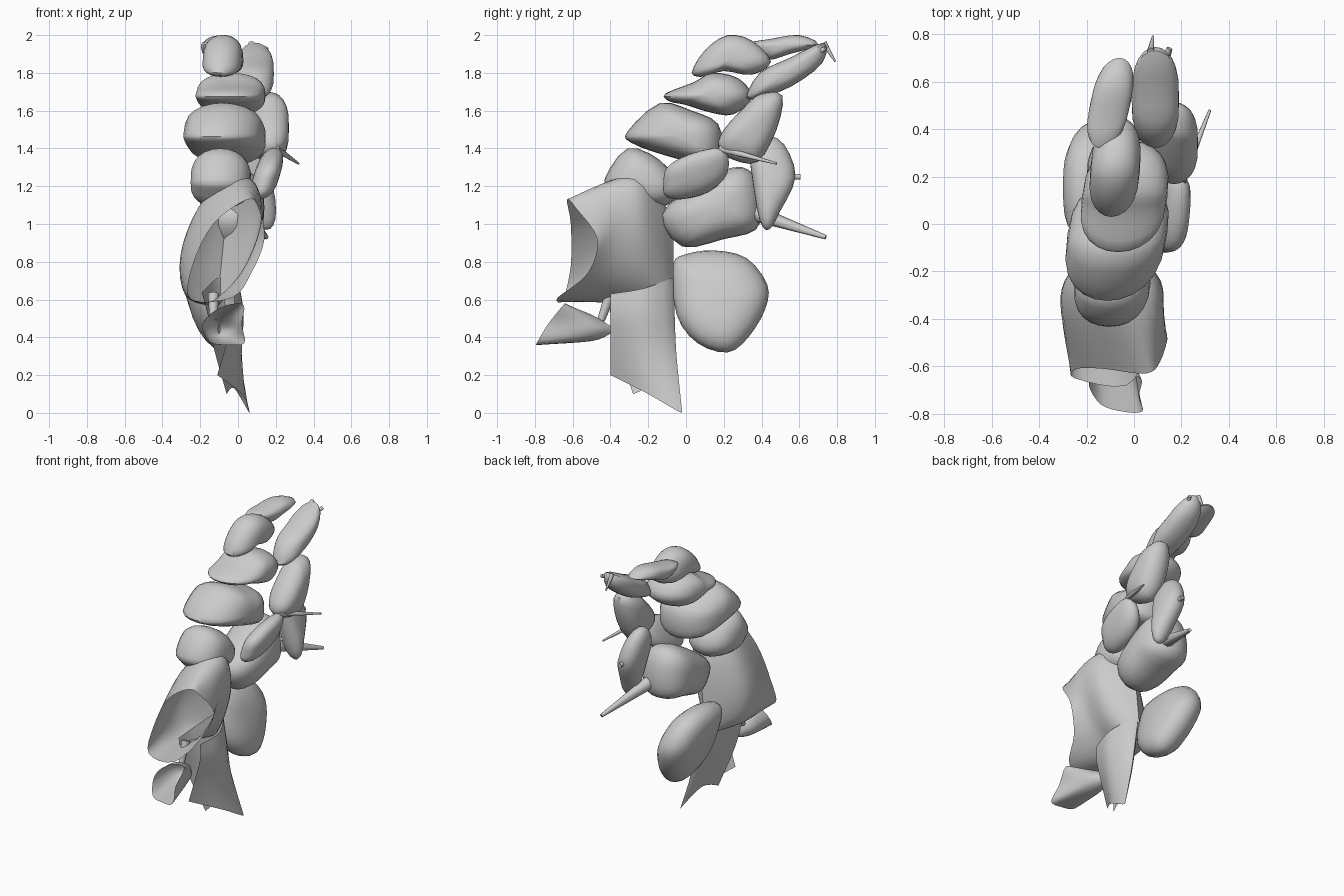
import bpy, bmesh, math
from mathutils import Vector

cube = bpy.data.objects.get("Cube")
if cube:
    bpy.data.objects.remove(cube, do_unlink=True)

# One matte grey for everything
grey = bpy.data.materials.new("plain_grey")
grey.use_nodes = True
colour = (0.6, 0.6, 0.6, 1)
grey.diffuse_color = colour
grey.node_tree.nodes["Principled BSDF"].inputs["Base Color"].default_value = colour


def finish(name, bm, sharp=50):
    """Turn a bmesh into a smooth shaded object."""
    bmesh.ops.remove_doubles(bm, verts=bm.verts, dist=0.0005)
    bmesh.ops.recalc_face_normals(bm, faces=bm.faces)
    mesh = bpy.data.meshes.new(name)
    bm.to_mesh(mesh)
    bm.free()
    mesh.materials.append(grey)
    obj = bpy.data.objects.new(name, mesh)
    bpy.context.collection.objects.link(obj)
    bpy.ops.object.select_all(action='DESELECT')
    obj.select_set(True)
    bpy.context.view_layer.objects.active = obj
    bpy.ops.object.shade_smooth_by_angle(angle=math.radians(sharp))
    return obj


def smooth_path(points, closed, steps=4):
    """Catmull-Rom curve through the points."""
    pts = [Vector(p) for p in points]
    n = len(pts)

    def at(i):
        return pts[i % n] if closed else pts[max(0, min(n - 1, i))]

    result = []
    for i in range(n if closed else n - 1):
        a, b, c, d = (at(i + k) for k in (-1, 0, 1, 2))
        for s in range(steps):
            t = s / steps
            result.append(b + (c - a) * t / 2
                          + (a - b * 2.5 + c * 2 - d / 2) * t * t
                          + (b * 3 - a - c * 3 + d) * t ** 3 / 2)
    if not closed:
        result.append(pts[-1])
    return result


def skin(bm, rings, closed):
    """Bridge rows of equal length with quads."""
    rows = [[bm.verts.new(p) for p in ring] for ring in rings]
    for low, high in zip(rows, rows[1:]):
        n = len(low)
        for i in range(n if closed else n - 1):
            j = (i + 1) % n
            bm.faces.new((low[i], low[j], high[j], high[i]))


def lobe(name, outline, x, half, lean_y=0.0, lean_z=0.0):
    """Swollen body with a side outline in (y, z), rounded across x."""
    path = smooth_path(outline, True, 3)
    mid = sum(path, Vector((0, 0))) / len(path)
    rings = []
    layers = 12
    for k in range(layers + 1):
        angle = math.pi * (k / layers - 0.5)
        size = max(math.cos(angle), 0.0) ** 0.7
        ring = []
        for p in path:
            q = mid + (p - mid) * size
            shift = lean_y * (q.x - mid.x) + lean_z * (q.y - mid.y)
            ring.append((x + half * math.sin(angle) + shift, q.x, q.y))
        rings.append(ring)
    bm = bmesh.new()
    skin(bm, rings, True)
    return finish(name, bm)


def sheet(name, sections, closed):
    """Thin shell lofted smoothly through a few cross sections."""
    across = [smooth_path(s, closed) for s in sections]
    along = [smooth_path(column, False) for column in zip(*across)]
    bm = bmesh.new()
    skin(bm, list(zip(*along)), closed)
    return finish(name, bm)


def spike(name, start, end, wide, thin):
    """Tapered thin stalk."""
    a, b = Vector(start), Vector(end)
    turn = (b - a).to_track_quat('Z', 'Y')
    bm = bmesh.new()
    bmesh.ops.create_cone(bm, cap_ends=True, segments=8, radius1=wide,
                          radius2=thin, depth=(b - a).length)
    for v in bm.verts:
        v.co = turn @ v.co + (a + b) / 2
    return finish(name, bm)


# Main row of lobes, from the tip down
lobe("tip_lobe", [(.03, 1.8), (.1, 1.92), (.22, 2), (.35, 1.97), (.45, 1.86),
                  (.35, 1.79), (.2, 1.81), (.1, 1.78)], -.08, .105, lean_y=.08)
lobe("tip_back_lobe", [(.32, 1.95), (.45, 1.98), (.6, 2), (.7, 1.95),
                       (.55, 1.9), (.42, 1.87)], -.1, .085, lean_y=.2)
lobe("upper_lobe", [(-.11, 1.69), (.04, 1.75), (.14, 1.8), (.28, 1.77), (.35, 1.67),
                    (.25, 1.58), (.13, 1.59), (0, 1.63), (-.09, 1.65)], -.04, .18, lean_y=.12)
lobe("middle_lobe", [(-.31, 1.49), (-.14, 1.64), (.03, 1.6), (.17, 1.53), (.19, 1.38),
                     (.13, 1.31), (-.1, 1.36), (-.29, 1.43)],
     -.07, .21, lean_y=.15)
lobe("lower_lobe", [(-.43, 1.24), (-.31, 1.4), (-.14, 1.34), (-.04, 1.2),
                    (-.1, 1.1), (-.3, 1.09), (-.4, 1.17)], -.09, .16, lean_y=.08)

# Side lobes behind the main row
lobe("back_tip_lobe", [(.32, 1.67), (.39, 1.8), (.55, 1.88), (.73, 1.96),
                       (.72, 1.85), (.56, 1.73), (.4, 1.67)], .09, .1)
lobe("back_upper_lobe", [(.17, 1.4), (.2, 1.5), (.33, 1.64), (.4, 1.69), (.51, 1.68),
                         (.48, 1.5), (.38, 1.33), (.25, 1.34)], .17, .1)
lobe("side_lobe", [(-.12, 1.21), (-.1, 1.3), (.02, 1.37), (.2, 1.4), (.22, 1.27),
                   (.12, 1.17), (-.03, 1.13), (-.11, 1.15)], .15, .07, lean_z=.3)
lobe("back_middle_lobe", [(-.13, 1.05), (.05, 1.2), (.25, 1.3), (.36, 1.26), (.4, 1.1),
                          (.37, .97), (.2, .92), (-.02, .88)], -.03, .17)
lobe("back_outer_lobe", [(.35, 1.25), (.34, 1.4), (.42, 1.47), (.52, 1.42),
                         (.58, 1.25), (.5, 1.07), (.44, .97), (.39, 1.02)],
     .1, .08, lean_z=-.2)
lobe("back_lower_lobe", [(-.07, .78), (0, .84), (.15, .86), (.32, .82), (.43, .68),
                         (.42, .55), (.33, .4), (.22, .32), (.06, .37), (-.05, .52)],
     -.14, .135, lean_z=-.28)

# Thin stalks
spike("middle_stalk", (.03, .36, 1.06), (.15, .74, .93), .045, .012)
spike("side_stalk", (.2, .18, 1.4), (.32, .48, 1.32), .02, .006)
spike("tip_stalk", (.07, .73, 1.96), (.08, .79, 1.86), .015, .005)
spike("tip_stub", (.12, .68, 1.9), (.15, .74, 1.93), .015, .012)
spike("outer_stub", (.1, .54, 1.25), (.1, .605, 1.25), .015, .015)


def slanted_ring(x, y, z, wide, tall, lean=0.0, tilt=0.0):
    """Eight points of an upright, skewed oval, starting at its top."""
    ring = []
    for k in range(8):
        up, side = math.cos(math.tau * k / 8), math.sin(math.tau * k / 8)
        ring.append((x + wide * side + lean * up, y, z + tall * up + tilt * side))
    return ring


# Wide hood that opens to the front, closed along its back edge
hood_rim = [(.05, -.63, 1.13), (.11, -.58, 1.08), (.14, -.47, .92), (.07, -.52, .74),
            (-.03, -.68, .61), (-.25, -.65, .6), (-.24, -.61, .78), (-.13, -.61, 1.0)]
sheet("hood", [slanted_ring(-.09, -.065, .77, 0, .2, .02),
               slanted_ring(-.09, -.13, .85, .1, .29, .03, .03),
               slanted_ring(-.09, -.24, .91, .2, .33, .04, .08),
               slanted_ring(-.09, -.38, .91, .21, .32, .06, .08),
               hood_rim], True)

# Folded sheath that hangs below the hood
sheet("sheath", [
    [(-.19, -.4, .63), (-.18, -.25, .65), (-.09, -.065, .72), (.01, -.22, .66), (-.02, -.4, .63)],
    [(-.16, -.4, .52), (-.15, -.25, .52), (-.06, -.06, .52), (.03, -.22, .52), (-.02, -.4, .52)],
    [(-.13, -.36, .35), (-.1, -.2, .35), (-.02, -.05, .3), (.02, -.22, .33), (-.06, -.4, .37)],
    [(-.06, -.28, .1), (-.02, -.15, .13), (.06, -.02, 0), (.02, -.2, .1), (-.11, -.4, .2)],
], False)

# Small scoop in front of the sheath
sheet("scoop", [
    slanted_ring(-.1, -.4, .44, .005, .02),
    slanted_ring(-.1, -.5, .45, .08, .07),
    [(-.06, -.64, .57), (.03, -.65, .57), (.02, -.73, .47), (.035, -.79, .37),
     (-.05, -.79, .36), (-.14, -.76, .37), (-.19, -.68, .45), (-.15, -.65, .52)],
], True)
spike("scoop_stem", (-.13, -.45, .49), (-.13, -.4, .63), .02, .03)
